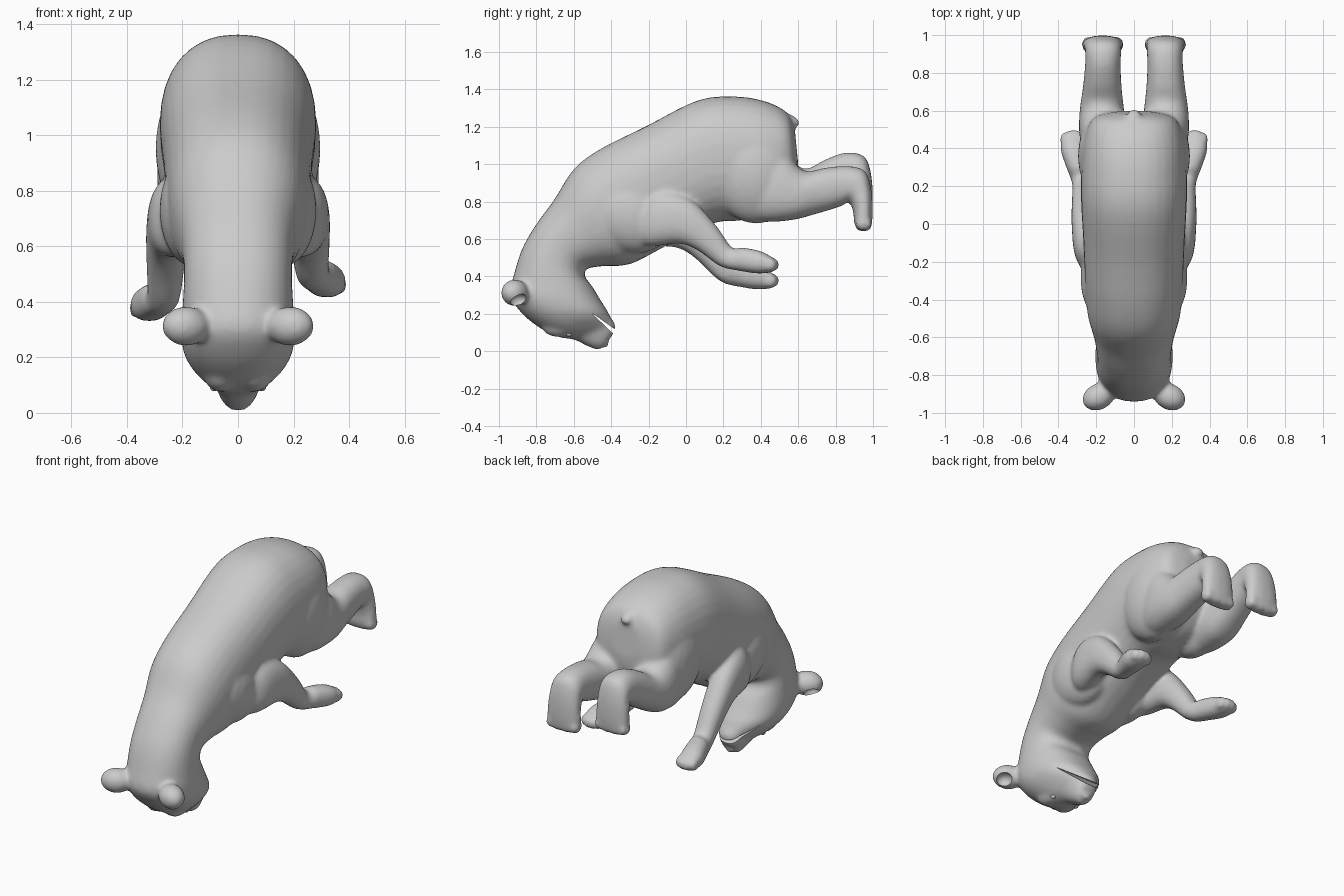
import bpy, math
from mathutils import Vector

if "Cube" in bpy.data.objects:
    bpy.data.objects.remove(bpy.data.objects["Cube"])

SIDES = 32
parts = []


def catmull(rows, steps=5):
    """Smoothly interpolate rows of numbers."""
    out, n = [], len(rows)
    for i in range(n - 1):
        a, b, c, d = (rows[max(i - 1, 0)], rows[i], rows[i + 1], rows[min(i + 2, n - 1)])
        for s in range(steps):
            t = s / steps
            out.append([0.5 * (2 * q + (r - p) * t + (2 * p - 5 * q + 4 * r - u) * t * t
                               + (3 * q - p - 3 * r + u) * t ** 3)
                        for p, q, r, u in zip(a, b, c, d)])
    return out + [list(rows[-1])]


def power(v, p):
    return math.copysign(abs(v) ** p, v)


def fix_normals(ob):
    bpy.context.view_layer.objects.active = ob
    bpy.ops.object.mode_set(mode='EDIT')
    bpy.ops.mesh.select_all(action='SELECT')
    bpy.ops.mesh.normals_make_consistent(inside=False)
    bpy.ops.object.mode_set(mode='OBJECT')


def mesh_object(name, verts, faces):
    me = bpy.data.meshes.new(name)
    me.from_pydata(verts, [], faces)
    ob = bpy.data.objects.new(name, me)
    bpy.context.collection.objects.link(ob)
    fix_normals(ob)
    return ob


def loft(name, rows, side=1, bend=None, p=0.87):
    """Rows: x centre, half width, upper edge (y, z), lower edge (y, z)."""
    verts, faces = [], []
    rings = catmull(rows)
    for x, w, yt, zt, yb, zb in rings:
        top, bot = Vector((0, yt, zt)), Vector((0, yb, zb))
        mid, half = (top + bot) / 2, (top - bot) / 2
        for k in range(SIDES):
            a = 2 * math.pi * k / SIDES
            v = mid + half * power(math.sin(a), p)
            v.x = side * (x + w * power(math.cos(a), p))
            if bend:
                v.z += bend(v.y)
            verts.append(v)
    for r in range(len(rings) - 1):
        for k in range(SIDES):
            i, j = r * SIDES + k, r * SIDES + (k + 1) % SIDES
            faces.append((i, j, j + SIDES, i + SIDES))
    faces.append(tuple(reversed(range(SIDES))))
    faces.append(tuple(range(len(verts) - SIDES, len(verts))))
    parts.append(mesh_object(name, verts, faces))


def ball(name, loc, scale, rot=(0, 0, 0), keep=True):
    bpy.ops.mesh.primitive_uv_sphere_add(segments=24, ring_count=16, radius=1,
                                         location=loc, rotation=rot)
    ob = bpy.context.object
    ob.name, ob.scale = name, scale
    bpy.ops.object.transform_apply(location=True, rotation=True, scale=True)
    if keep:
        parts.append(ob)
    return ob


def ramp(y, a, b):
    t = min(max((y - a) / (b - a), 0), 1)
    return t * t * (3 - 2 * t)


# Trunk, neck and head: half width, upper edge, lower edge
trunk = [(.10, .58, 1.20, .60, 1.00), (.215, .535, 1.28, .58, .88),
         (.265, .42, 1.337, .47, .75), (.28, .26, 1.362, .30, .70),
         (.28, .06, 1.340, .17, .69), (.268, -.22, 1.20, .02, .63),
         (.26, -.46, 1.08, -.13, .55), (.248, -.60, .973, -.30, .465),
         (.215, -.705, .81, -.44, .455), (.197, -.80, .68, -.53, .44),
         (.195, -.875, .55, -.54, .40), (.20, -.92, .41, -.50, .345),
         (.205, -.94, .30, -.455, .27), (.195, -.88, .205, -.425, .225),
         (.165, -.79, .13, -.41, .195), (.12, -.69, .078, -.395, .17),
         (.085, -.60, .062, -.38, .148), (.068, -.53, .028, -.378, .118),
         (.048, -.47, .004, -.395, .082)]
loft("trunk", [(0,) + r for r in trunk])

# Front and hind legs, the left pair posed a little differently
arm = [(.15, .08, -.30, .78, -.30, .60), (.215, .095, -.15, .86, -.20, .56),
       (.25, .080, .02, .815, -.04, .575), (.26, .07, .155, .68, .06, .54),
       (.268, .06, .245, .555, .18, .455), (.292, .063, .30, .555, .28, .43),
       (.318, .07, .40, .535, .38, .415), (.322, .056, .465, .50, .455, .42)]
leg = [(.14, .10, .40, 1.15, .25, .75), (.165, .122, .52, 1.07, .40, .695),
       (.17, .118, .63, .965, .56, .70), (.168, .103, .74, .98, .70, .735),
       (.165, .094, .86, .99, .83, .775), (.163, .096, .955, .965, .872, .80),
       (.165, .102, .99, .87, .895, .74), (.166, .108, .998, .74, .898, .69),
       (.166, .098, .99, .65, .915, .645)]
for side, tag in ((1, "right"), (-1, "left")):
    drop = (lambda y: 0) if side > 0 else (lambda y: -.085 * ramp(y, -.2, .25))
    lift = (lambda y: 0) if side > 0 else (lambda y: .075 * ramp(y, .55, .9))
    loft(tag + "_front_leg", arm, side, drop)
    loft(tag + "_hind_leg", leg, side, lift)
    ball(tag + "_shoulder", (side * .155, -.29, .73), (.128, .23, .20), (-.5, 0, 0))
    ball(tag + "_thigh", (side * .15, .36, .95), (.147, .235, .27), (.25, 0, 0))
    for i in range(4):
        u = i - 1.5
        ball(tag + "_front_toe", (side * (.322 + .033 * u), .467 - .008 * u * u, .462 + drop(.5)),
             (.021, .036, .037))
        ball(tag + "_hind_toe", (side * (.166 + .054 * u), .95, .672 + .004 * u * u + lift(1)),
             (.03, .045, .036))
    ball(tag + "_ear", (side * .188, -.915, .312), (.09, .07, .072), (0, 0, -side * .45))
    ball(tag + "_brow", (side * .06, -.68, .13), (.06, .09, .055))

# Tail and nose
ball("tail", (0, .575, 1.235), (.036, .045, .02), (math.radians(-40), 0, 0))
ball("nose", (0, -.442, .052), (.04, .026, .038), (math.radians(35), 0, 0))

# Blend every part into one skin
bpy.ops.object.select_all(action='DESELECT')
for ob in parts:
    ob.select_set(True)
body = parts[0]
bpy.context.view_layer.objects.active = body
bpy.ops.object.join()
body.name = "bear_body"
m = body.modifiers.new("skin", 'REMESH')
m.mode, m.voxel_size, m.use_smooth_shade = 'VOXEL', .012, True
m = body.modifiers.new("soften", 'SMOOTH')
m.factor, m.iterations = .5, 12
bpy.ops.object.modifier_apply(modifier="skin")
bpy.ops.object.modifier_apply(modifier="soften")

# Mouth slit and ear hollows
cutters = [ball("ear_cutter", (s * .235, -.89, .268), (.045, .05, .04), keep=False)
           for s in (1, -1)]
tri = [(-.51, .209), (-.365, .106), (-.378, .083)]
cutters.append(mesh_object(
    "mouth_cutter", [(x, y, z) for x in (-.2, .2) for y, z in tri],
    [(0, 1, 2), (5, 4, 3), (0, 3, 4, 1), (1, 4, 5, 2), (2, 5, 3, 0)]))
bpy.context.view_layer.objects.active = body
for c in cutters:
    c.hide_render = True
    m = body.modifiers.new("cut", 'BOOLEAN')
    m.operation, m.object, m.solver = 'DIFFERENCE', c, 'EXACT'
    bpy.ops.object.modifier_apply(modifier=m.name)
    bpy.data.objects.remove(c)

# Eyes
for s, tag in ((1, "right"), (-1, "left")):
    eye = ball(tag + "_eye", (s * .085, -.625, .092), (.016, .016, .014), keep=False)
    eye.data.shade_smooth()

bpy.ops.object.select_all(action='DESELECT')
body.select_set(True)
bpy.context.view_layer.objects.active = body
bpy.ops.object.shade_smooth_by_angle(angle=math.radians(45))
